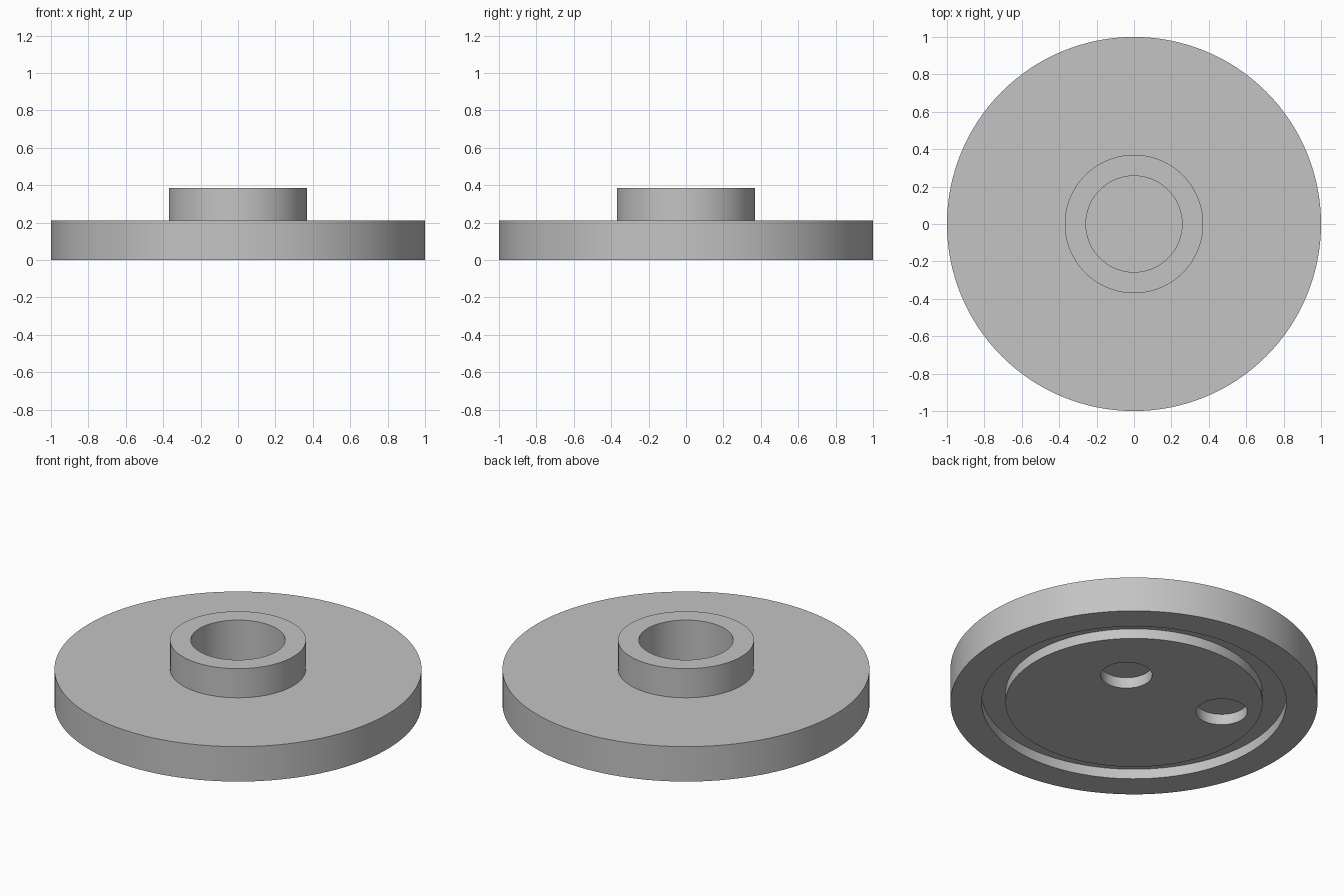
import bpy, bmesh, math

if "Cube" in bpy.data.objects:
    bpy.data.objects.remove(bpy.data.objects["Cube"])

grey = bpy.data.materials.new("light grey")
grey.diffuse_color = (0.55, 0.55, 0.55, 1)
grey.use_nodes = True
grey.node_tree.nodes["Principled BSDF"].inputs["Base Color"].default_value = grey.diffuse_color


def lathe(name, profile, steps=128):
    """Revolve an (r, z) profile that starts and ends on the axis."""
    bm = bmesh.new()
    vs = [bm.verts.new((r, 0, z)) for r, z in profile]
    es = [bm.edges.new(p) for p in zip(vs, vs[1:])]
    bmesh.ops.spin(bm, geom=vs + es, cent=(0, 0, 0), axis=(0, 0, 1),
                   angle=math.tau, steps=steps)
    bmesh.ops.remove_doubles(bm, verts=bm.verts[:], dist=1e-4)
    bmesh.ops.recalc_face_normals(bm, faces=bm.faces[:])
    me = bpy.data.meshes.new(name)
    bm.to_mesh(me)
    bm.free()
    me.materials.append(grey)
    ob = bpy.data.objects.new(name, me)
    bpy.context.collection.objects.link(ob)
    return ob


# Flange with underside ring groove, raised hub and blind bore
flange = lathe("hub_flange", [
    (0, 0), (0.70, 0), (0.70, 0.06), (0.83, 0.06), (0.83, 0), (1, 0),
    (1, 0.21), (0.37, 0.21), (0.37, 0.385), (0.257, 0.385),
    (0.257, 0.12), (0, 0.12)])

# Two shallow round pockets in the underside
for i, (x, y) in enumerate([(0.223, 0.202), (-0.43, 0.23)]):
    cutter = lathe(f"pocket_cutter_{i + 1}",
                   [(0, -0.1), (0.14, -0.1), (0.14, 0.065), (0, 0.065)], 64)
    cutter.location = (x, y, 0)
    cutter.hide_render = True
    cutter.hide_set(True)
    mod = flange.modifiers.new("pocket", 'BOOLEAN')
    mod.operation = 'DIFFERENCE'
    mod.solver = 'EXACT'
    mod.object = cutter

# Apply the cuts, drop the cutters, smooth the round walls
bpy.context.view_layer.objects.active = flange
flange.select_set(True)
for mod in list(flange.modifiers):
    cutter = mod.object
    bpy.ops.object.modifier_apply(modifier=mod.name)
    bpy.data.objects.remove(cutter)
bpy.ops.object.shade_smooth_by_angle(angle=math.radians(30))
